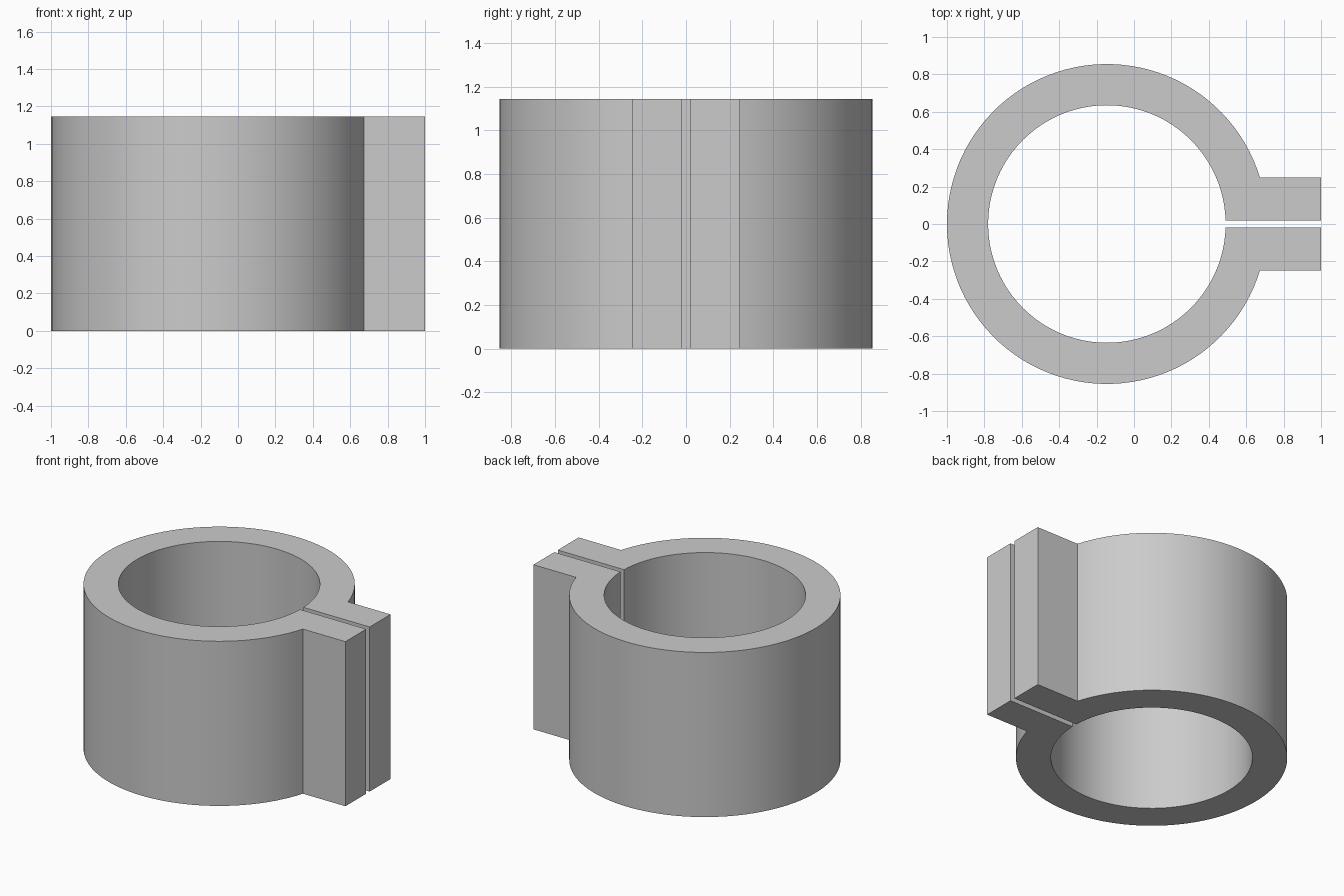
import bpy
import bmesh
from math import asin, pi, cos, sin

cube = bpy.data.objects.get("Cube")
if cube:
    bpy.data.objects.remove(cube, do_unlink=True)

CENTRE_X = -0.145
OUTER, INNER = 0.855, 0.635
SLIT, LUG_Y, LUG_X = 0.019, 0.248, 1.0
HEIGHT = 1.145
SEGMENTS = 96

grey = bpy.data.materials.new("plain_grey")
grey.use_nodes = True
colour = (0.6, 0.6, 0.6, 1)
grey.diffuse_color = colour
grey.node_tree.nodes["Principled BSDF"].inputs["Base Color"].default_value = colour


def arc(radius, gap):
    """Points around the ring, leaving a gap of the given half width on +x."""
    start = asin(gap / radius)
    step = 2 * (pi - start) / SEGMENTS
    return [(CENTRE_X + radius * cos(start + i * step),
             radius * sin(start + i * step)) for i in range(SEGMENTS + 1)]


# Inner and outer edges of the split ring, each ending in a clamping lug
inner = [(LUG_X, SLIT)] + arc(INNER, SLIT) + [(LUG_X, -SLIT)]
outer = [(LUG_X, LUG_Y)] + arc(OUTER, LUG_Y) + [(LUG_X, -LUG_Y)]

bm = bmesh.new()
ins = [bm.verts.new((x, y, 0)) for x, y in inner]
outs = [bm.verts.new((x, y, 0)) for x, y in outer]
for i in range(len(ins) - 1):
    bm.faces.new((ins[i], outs[i], outs[i + 1], ins[i + 1]))

# Raise the flat profile to full height
raised = bmesh.ops.extrude_face_region(bm, geom=bm.faces[:], use_keep_orig=True)
top = [v for v in raised["geom"] if isinstance(v, bmesh.types.BMVert)]
bmesh.ops.translate(bm, verts=top, vec=(0, 0, HEIGHT))
bmesh.ops.recalc_face_normals(bm, faces=bm.faces[:])

mesh = bpy.data.meshes.new("split_clamp_ring")
bm.to_mesh(mesh)
bm.free()
mesh.materials.append(grey)
ring = bpy.data.objects.new("split_clamp_ring", mesh)
bpy.context.collection.objects.link(ring)

# Smooth curved walls, crisp corners
bpy.ops.object.select_all(action="DESELECT")
ring.select_set(True)
bpy.context.view_layer.objects.active = ring
bpy.ops.object.shade_smooth_by_angle(angle=pi / 9)
